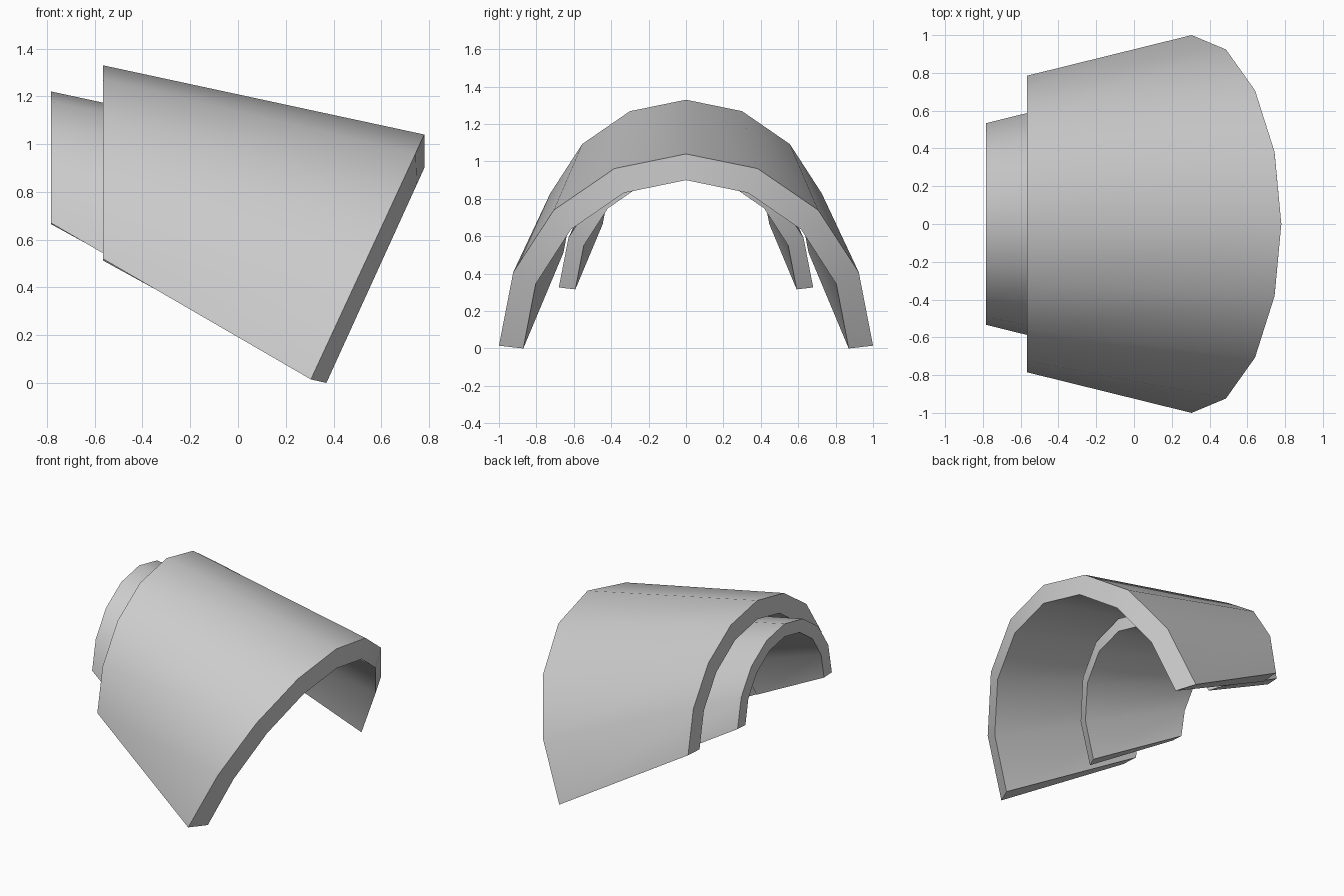
import bpy, bmesh, math

old = bpy.data.objects.get("Cube")
if old:
    bpy.data.objects.remove(old, do_unlink=True)

grey = bpy.data.materials.new("plain_grey")
grey.use_nodes = True
grey.diffuse_color = (0.6, 0.6, 0.6, 1)
grey.node_tree.nodes["Principled BSDF"].inputs["Base Color"].default_value = (0.6, 0.6, 0.6, 1)

SEGMENTS = 8


def arch(bm, foot_x, foot_z, lean, half_width, height):
    """Half-ellipse row of vertices, leaning forward by 'lean' at its top."""
    row = []
    for i in range(SEGMENTS + 1):
        a = -math.pi / 2 + math.pi * i / SEGMENTS
        c = math.cos(a)
        row.append(bm.verts.new((foot_x + lean * c, half_width * math.sin(a), foot_z + height * c)))
    return row


def flared_shell(name, scale, x, z):
    """Thick half-cone shell with an upright narrow end and a slanted wide end."""
    bm = bmesh.new()
    rows = [
        arch(bm, -0.566, 0.52, 0, 0.785, 0.81),       # narrow end, outside
        arch(bm, 0.305, 0.015, 0.475, 1.0, 1.025),    # wide end, outside
        arch(bm, 0.37, 0.0, 0.41, 0.87, 0.90),        # wide end, inside
        arch(bm, -0.566, 0.513, 0, 0.655, 0.682),     # narrow end, inside
    ]
    for k in range(4):
        a, b = rows[k], rows[(k + 1) % 4]
        for i in range(SEGMENTS):
            bm.faces.new((a[i], a[i + 1], b[i + 1], b[i]))
    # long bottom strips
    for i in (0, SEGMENTS):
        bm.faces.new([row[i] for row in rows])
    bmesh.ops.recalc_face_normals(bm, faces=bm.faces)
    bmesh.ops.scale(bm, vec=(scale,) * 3, verts=bm.verts)
    bmesh.ops.translate(bm, vec=(x, 0, z), verts=bm.verts)
    mesh = bpy.data.meshes.new(name)
    bm.to_mesh(mesh)
    bm.free()
    mesh.materials.append(grey)
    ob = bpy.data.objects.new(name, mesh)
    bpy.context.collection.objects.link(ob)
    bpy.ops.object.select_all(action='DESELECT')
    ob.select_set(True)
    bpy.context.view_layer.objects.active = ob
    bpy.ops.object.shade_smooth_by_angle(angle=math.radians(35))


flared_shell("outer_shell", 1.0, 0, 0)
# the inner shell is a smaller copy, slid back inside the outer one
flared_shell("inner_shell", 0.68, -0.398, 0.316)
